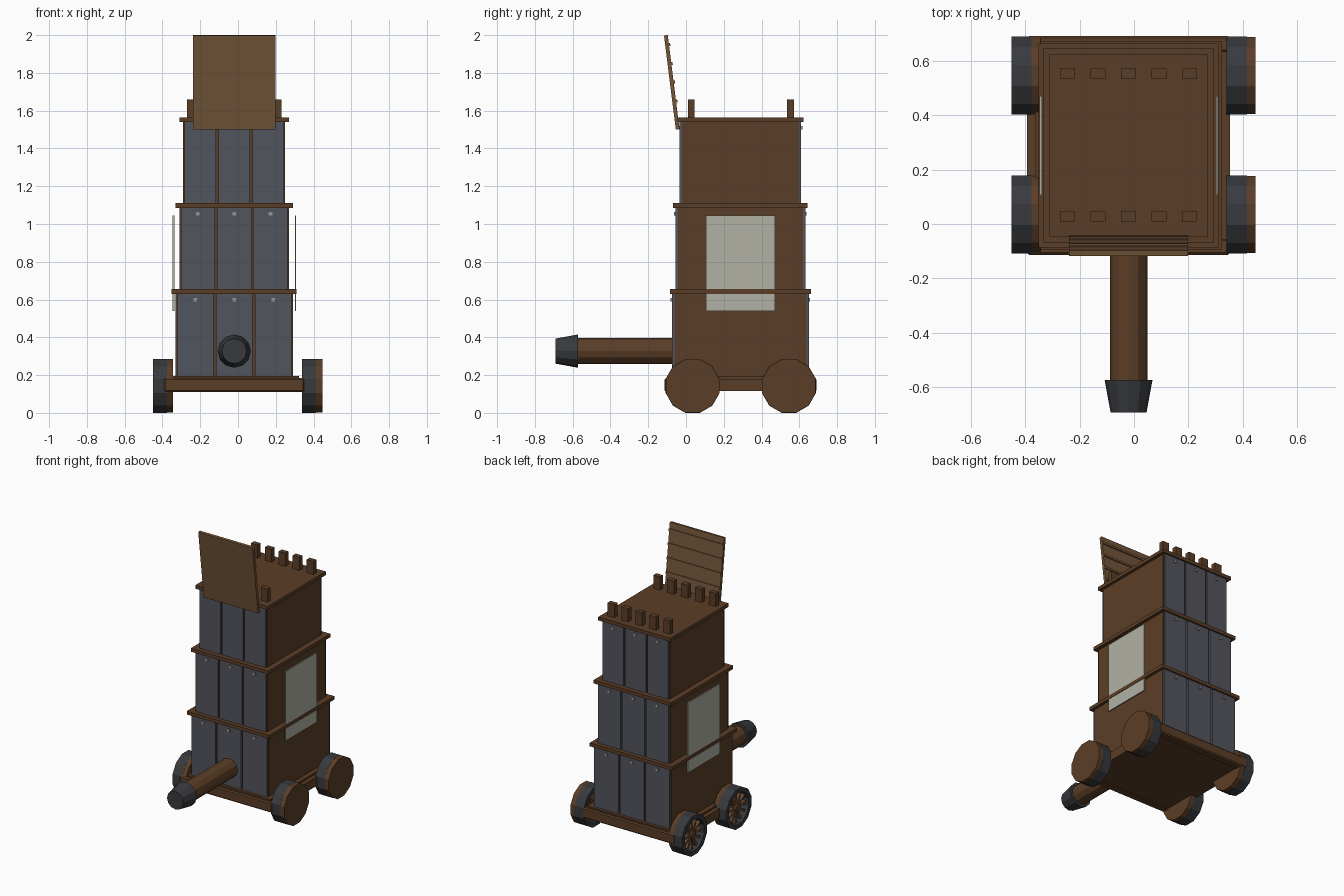
import bpy, bmesh
from math import pi, cos, sin
from mathutils import Matrix, Vector

if "Cube" in bpy.data.objects:
    bpy.data.objects.remove(bpy.data.objects["Cube"])

def material(name, rgb):
    m = bpy.data.materials.new(name)
    m.diffuse_color = (*rgb, 1)
    m.use_nodes = True
    m.node_tree.nodes["Principled BSDF"].inputs["Base Color"].default_value = m.diffuse_color
    return m

WOOD = material("dark_wood", (0.105, 0.048, 0.02))
PLANK = material("light_wood", (0.17, 0.09, 0.04))
IRON = material("iron", (0.04, 0.042, 0.047))
PLATE = material("plate_grey", (0.085, 0.09, 0.11))
STUD = material("stud_grey", (0.3, 0.3, 0.31))
CLOTH = material("cloth", (0.45, 0.44, 0.38))
CX, CY = -0.02, 0.288          # centre of the tower

def finish(name, bm, mat):
    bmesh.ops.recalc_face_normals(bm, faces=bm.faces)
    me = bpy.data.meshes.new(name)
    bm.to_mesh(me)
    bm.free()
    me.materials.append(mat)
    ob = bpy.data.objects.new(name, me)
    bpy.context.collection.objects.link(ob)
    return ob

def box(name, x, y, z, mat):
    """Box from (min, max) pairs on each axis."""
    bm = bmesh.new()
    mid = Vector(((a + b) / 2 for a, b in (x, y, z)))
    size = [b - a for a, b in (x, y, z)]
    bmesh.ops.create_cube(bm, size=1, matrix=Matrix.Translation(mid) @ Matrix.Diagonal((*size, 1)))
    return finish(name, bm, mat)

def lathe(name, profile, n, axis, origin, mat, closed=False, phase=0.5):
    """Sweep (radius, distance) points round an axis; ends capped unless closed."""
    bm = bmesh.new()
    rings = []
    for r, d in profile:
        ring = []
        for i in range(n):
            a = 2 * pi * (i + phase) / n
            u, v = r * sin(a), r * cos(a)
            p = (d, u, v) if axis == 'X' else (u, d, v)
            ring.append(bm.verts.new(Vector(origin) + Vector(p)))
        rings.append(ring)
    pairs = list(zip(rings, rings[1:])) + ([(rings[-1], rings[0])] if closed else [])
    for a, b in pairs:
        for i in range(n):
            j = (i + 1) % n
            bm.faces.new((a[i], a[j], b[j], b[i]))
    if not closed:
        bm.faces.new(rings[0])
        bm.faces.new(rings[-1])
    return finish(name, bm, mat)

# Chassis: floor and four surrounding beams
x0, x1, y0, y1 = -0.393, 0.353, -0.113, 0.69
box("chassis_floor", (x0 + .03, x1 - .03), (y0 + .02, y1 - .02), (0.115, 0.195), WOOD)
for n, xs in (("left", (x0, x0 + .06)), ("right", (x1 - .06, x1))):
    box(f"chassis_beam_{n}", xs, (y0 + .03, y1 - .03), (0.115, 0.18), WOOD)
for n, ys in (("front", (y0, y0 + .06)), ("back", (y1 - .06, y1))):
    beam = box(f"chassis_beam_{n}", (x0, x1), ys, (0.11, 0.185), WOOD)
    bev = beam.modifiers.new("soft_edge", 'BEVEL')
    bev.width, bev.segments = 0.008, 1

# Three tiers: wooden core, iron plates front and back, studs, ledge
tiers = [  # half width, half depth, bottom, top, ledge overhang
    (0.31, 0.362, 0.19, 0.635, 0.021),
    (0.289, 0.344, 0.65, 1.09, 0.023),
    (0.27, 0.322, 1.105, 1.545, 0.021)]
for t, (hx, hy, zb, zt, over) in enumerate(tiers, 1):
    box(f"tier_{t}_core", (CX - hx, CX + hx), (CY - hy + .013, CY + hy - .013), (zb - .01, zt), WOOD)
    pitch = 2 * hx / 3
    for n, s in (("front", -1), ("back", 1)):
        face = CY + s * hy
        for i in (-1, 0, 1):
            c = CX + i * pitch
            w = pitch / 2 - 0.006
            box(f"tier_{t}_{n}_plate", (c - w, c + w), sorted((face, face - s * .02)), (zb, zt), PLATE)
            box(f"tier_{t}_{n}_stud", (c - .01, c + .01), sorted((face - s * .004, face + s * .007)),
                (zt - .044, zt - .026), STUD)
    box(f"tier_{t}_ledge", (CX - hx - over, CX + hx + over),
        (CY - hy - .012, CY + hy + .012), (zt - .005, zt + .02), WOOD)

# Battlement posts along the front and back of the roof
for n, y in (("front", 0.028), ("back", 0.553)):
    for i in range(-2, 3):
        c = CX + i * 0.112
        box(f"battlement_{n}", (c - .027, c + .027), (y - .018, y + .018), (1.555, 1.66), WOOD)

# Raised boarding ramp with cross slats on its inner side
tilt = Matrix.Translation((CX, -0.054, 1.5)) @ Matrix.Rotation(0.125, 4, 'X')
parts = [box("boarding_ramp", (-.218, .218), (0, .02), (0, .502), PLANK)]
for i in range(5):
    z = 0.05 + i * 0.1
    parts.append(box("ramp_slat", (-.218, .218), (.018, .027), (z - .008, z + .008), PLANK))
for p in parts:
    p.data.transform(tilt)

# Hanging cloths at the sides
box("left_cloth", (-0.347, -0.337), (0.107, 0.47), (0.54, 1.045), CLOTH)
box("right_cloth", (0.301, 0.308), (0.107, 0.47), (0.54, 1.045), CLOTH)

# Battering ram with flared iron head
lathe("ram_beam", [(.069, -.58), (.069, -.04)], 12, 'Y', (CX, 0, .327), WOOD, phase=0)
lathe("ram_head", [(.066, -.692), (.088, -.572)], 12, 'Y', (CX, 0, .327), IRON, phase=0)

# Wheels: iron rim, wooden disc on the +x side, spokes and hub on the -x side
R = 0.1425 / cos(pi / 12)
for side, wx in (("left", -0.45), ("right", 0.34)):
    for end, wy in (("front", 0.035), ("back", 0.545)):
        o = (wx, wy, 0.1425)
        name = f"{end}_{side}_wheel"
        lathe(name + "_rim", [(R, 0), (R, .074), (.115, .074), (.115, 0)], 12, 'X', o, IRON, closed=True)
        lathe(name + "_disc", [(R - .001, .074), (R - .001, .107)], 12, 'X', o, WOOD)
        lathe(name + "_hub", [(.028, .005), (.028, .09)], 12, 'X', o, WOOD)
        for k in range(12):
            s = box(name + "_spoke", (.02, .08), (-.008, .008), (.02, .12), PLANK)
            s.data.transform(Matrix.Translation(o) @ Matrix.Rotation(2 * pi * k / 12, 4, 'X'))
